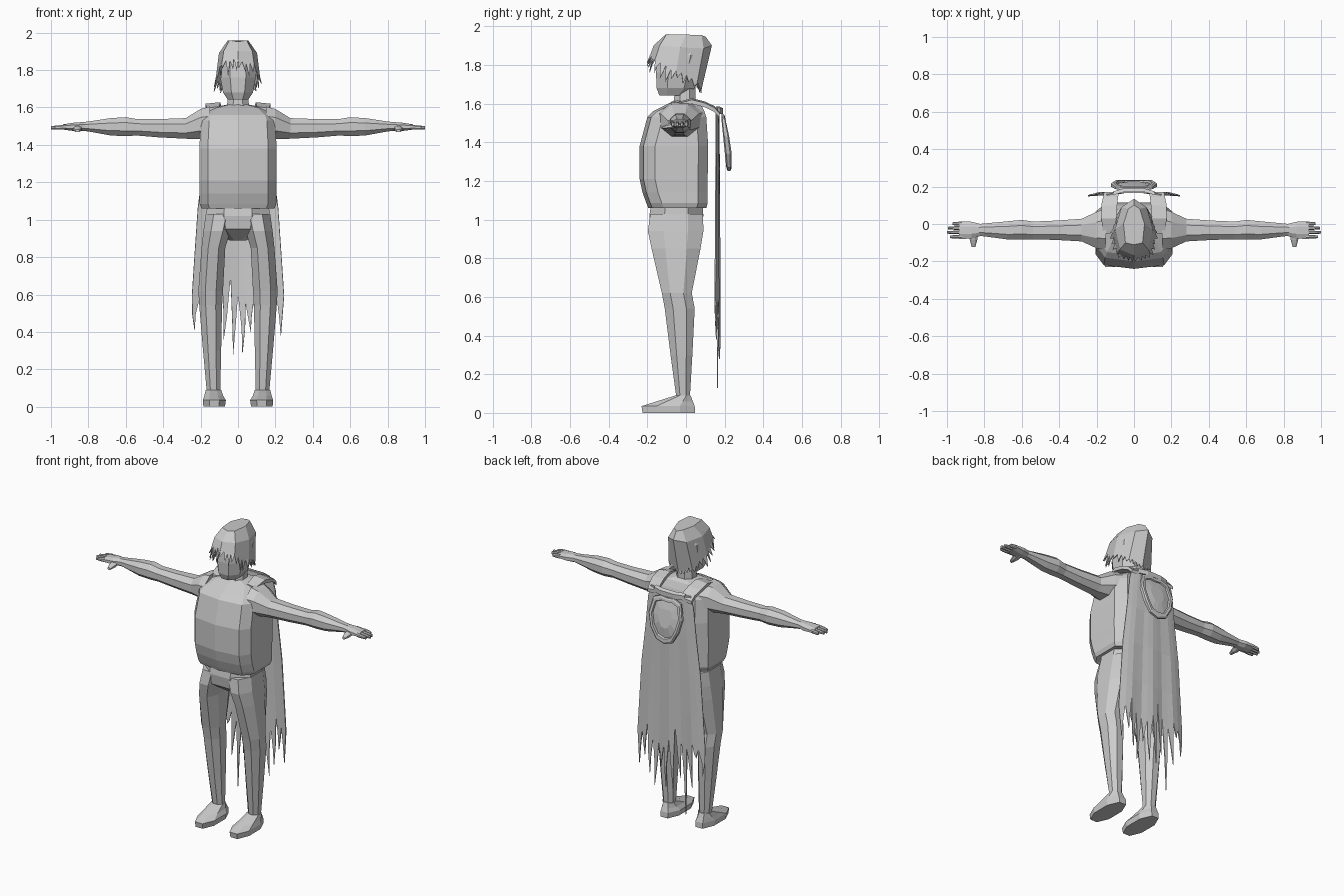
import bpy, bmesh, math, random
from mathutils import Vector

if "Cube" in bpy.data.objects:
    bpy.data.objects.remove(bpy.data.objects["Cube"])

random.seed(4)
grey = bpy.data.materials.new("plain grey")
grey.diffuse_color = (0.6, 0.6, 0.6, 1)
grey.use_nodes = True
grey.node_tree.nodes["Principled BSDF"].inputs["Base Color"].default_value = grey.diffuse_color


def finish(name, bm, mirror=False, thick=0):
    """Turn a bmesh into a named, flat-shaded object."""
    bmesh.ops.recalc_face_normals(bm, faces=bm.faces)
    me = bpy.data.meshes.new(name)
    bm.to_mesh(me)
    bm.free()
    me.materials.append(grey)
    ob = bpy.data.objects.new(name, me)
    bpy.context.collection.objects.link(ob)
    if thick:
        mod = ob.modifiers.new("thickness", 'SOLIDIFY')
        mod.thickness = thick
        mod.offset = 0
    if mirror:
        ob.modifiers.new("mirror", 'MIRROR')
    return ob


def loft(name, rings, mirror=False, caps=(True, True)):
    """Skin a list of equal-length closed rings."""
    bm = bmesh.new()
    vs = [[bm.verts.new(p) for p in r] for r in rings]
    n = len(vs[0])
    for a, b in zip(vs, vs[1:]):
        for i in range(n):
            bm.faces.new((a[i], a[(i + 1) % n], b[(i + 1) % n], b[i]))
    if caps[0]:
        bm.faces.new(vs[0][::-1])
    if caps[1]:
        bm.faces.new(vs[-1])
    return finish(name, bm, mirror)


def octagon(a0, a1, b0, b1, c=0.28):
    """Box outline with cut corners."""
    ca, cb = (a1 - a0) * c, (b1 - b0) * c
    return [(a0 + ca, b0), (a1 - ca, b0), (a1, b0 + cb), (a1, b1 - cb),
            (a1 - ca, b1), (a0 + ca, b1), (a0, b1 - cb), (a0, b0 + cb)]


def zring(z, x0, x1, y0, y1, c=0.28):
    return [(x, y, z) for x, y in octagon(x0, x1, y0, y1, c)]


def xring(x, y0, y1, z0, z1, c=0.28):
    return [(x, y, z) for y, z in octagon(y0, y1, z0, z1, c)]


# Torso: boxy tunic with bowed front and cut corners
def torso_ring(z, w, f, b):
    half = [(0.78 * w, f + 0.02), (w, f + 0.08), (w, b - 0.05), (0.7 * w, b)]
    pts = [(0, f)] + half + [(-x, y) for x, y in reversed(half)]
    return [(x, y, z) for x, y in pts]


loft("tunic", [torso_ring(*r) for r in (
    (1.07, .165, -.18, .085), (1.06, .195, -.195, .105), (1.085, .205, -.205, .112),
    (1.14, .205, -.225, .112), (1.21, .207, -.24, .112), (1.38, .207, -.24, .115),
    (1.53, .198, -.2, .105), (1.56, .185, -.17, .095), (1.60, .13, -.09, .075),
    (1.615, .06, -.065, .05))])

# Hips, legs and feet
loft("hips", [zring(*r) for r in (
    (1.08, -.165, .165, -.18, .085), (1.02, -.17, .17, -.19, .09),
    (.95, -.15, .15, -.18, .08), (.89, -.045, .045, -.1, .04))])
loft("leg", [zring(*r) for r in (
    (1.03, .02, .172, -.185, .088), (.94, .04, .185, -.197, .09),
    (.85, .068, .195, -.178, .075), (.62, .08, .212, -.125, .03),
    (.54, .085, .207, -.11, .045), (.3, .09, .187, -.08, .033),
    (.08, .095, .167, -.05, .02))], True)
loft("foot", [zring(*r) for r in (
    (0, .07, .185, -.225, .047), (.035, .065, .188, -.23, .045),
    (.06, .08, .18, -.15, .035), (.09, .09, .172, -.055, .024))], True)

# Arms, hands, fingers and thumb
loft("arm", [xring(*r) for r in (
    (.15, -.14, .085, 1.42, 1.605), (.2, -.13, .065, 1.43, 1.592),
    (.28, -.093, .028, 1.433, 1.543), (.42, -.085, .018, 1.44, 1.538),
    (.54, -.082, .013, 1.45, 1.538), (.60, -.084, .022, 1.447, 1.548),
    (.68, -.082, .014, 1.45, 1.543), (.80, -.066, .003, 1.472, 1.525),
    (.83, -.064, .0, 1.475, 1.522))], True)
loft("palm", [xring(*r) for r in (
    (.82, -.064, .0, 1.475, 1.522), (.87, -.078, .012, 1.473, 1.52),
    (.935, -.08, .014, 1.482, 1.51))], True)
for i, tip in enumerate((.985, 1.0, .995, .97)):
    y = -.078 + i * .0235
    loft("finger_%d" % (i + 1), [xring(.92, y, y + .02, 1.483, 1.509),
                                 xring(.96, y, y + .019, 1.482, 1.505),
                                 xring(tip, y + .003, y + .016, 1.483, 1.5)], True)
loft("thumb", [[(x, y, z) for x, z in octagon(*r)] for y, *r in (
    (-.05, .835, .885, 1.475, 1.508), (-.085, .838, .878, 1.468, 1.498),
    (-.122, .848, .868, 1.468, 1.483))], True)

# Neck and head
loft("neck", [zring(1.59, -.06, .06, -.065, .05), zring(1.70, -.052, .052, -.055, .048)])
loft("head", [zring(*r) for r in (
    (1.642, -.055, .055, -.138, .0), (1.68, -.08, .08, -.152, .045),
    (1.76, -.095, .095, -.155, .07), (1.85, -.095, .095, -.145, .09),
    (1.92, -.06, .06, -.11, .08))])


# Hair: faceted cap whose lower edge is cut into pointed locks
def full(half):
    """Mirror a front-to-back half outline into a closed ring."""
    return [Vector(p) for p in half] + [Vector((-x, y, z)) for x, y, z in half[-2:0:-1]]


top = full([(0, -.11, 1.95), (.045, -.10, 1.957), (.055, 0, 1.955), (.03, .08, 1.952), (0, .1, 1.945)])
mid = full([(0, -.165, 1.9), (.075, -.135, 1.9), (.1, -.03, 1.89), (.065, .09, 1.885), (0, .132, 1.9)])
low = full([(0, -.182, 1.855), (.085, -.158, 1.83), (.115, -.05, 1.77), (.085, .055, 1.70), (0, .08, 1.68)])
bm = bmesh.new()
tv, mv = [bm.verts.new(p) for p in top], [bm.verts.new(p) for p in mid]
lv = [bm.verts.new(p) for p in low]
n, locks = len(top), 4
bm.faces.new(tv)
for i in range(n):
    j = (i + 1) % n
    bm.faces.new((tv[i], tv[j], mv[j], mv[i]))
    edge = [lv[i]] + [bm.verts.new(low[i].lerp(low[j], k / locks) + Vector((0, 0, random.uniform(-.01, .015))))
                      for k in range(1, locks)] + [lv[j]]
    bm.faces.new([mv[i]] + edge + [mv[j]])
    for a, b in zip(edge, edge[1:]):
        c = (a.co + b.co) / 2
        back = max(0, min(1, (c.y + .05) / .1))
        drop = random.uniform(.03, .085) * (1 - back) + .025 * back
        out = Vector((c.x, c.y + .03, 0)).normalized() * .012 * (1 - back)
        slide = Vector((random.uniform(-.008, .008), -.01 * (1 - back), 0))
        bm.faces.new((a, bm.verts.new(c + out + slide - Vector((0, 0, drop))), b))
finish("hair", bm, thick=.004)

# Cape: flared sheet with gentle folds and long torn strips
teeth = 12
stations = [(1.575, .145), (1.5, .165), (1.3, .185), (1.06, .215), (.62, .245), (.1, .268)]


def half_width(z):
    for (z0, w0), (z1, w1) in zip(stations, stations[1:]):
        if z >= z1:
            return w0 + (w1 - w0) * (z0 - z) / (z0 - z1)
    return stations[-1][1]


def cape_point(u, z):
    fold = .006 * math.cos(u * 9) * min(1, 1.6 - z)
    return (u * half_width(z), .17 - .014 * u * u + fold, z)


bm = bmesh.new()
us = [-1 + 2 * k / teeth for k in range(teeth + 1)]
notch = [.62 + random.uniform(-.07, .08) for u in us]
rows = [[bm.verts.new(cape_point(u, z)) for u in us] for z in (1.575, 1.5, 1.3, 1.06, .8)]
rows.append([bm.verts.new(cape_point(u, z)) for u, z in zip(us, notch)])
for a, b in zip(rows, rows[1:]):
    for k in range(teeth):
        bm.faces.new((a[k], a[k + 1], b[k + 1], b[k]))
tips = [.41, .52, .32, .13, .36, .28, .28, .40, .26, .34, .45, .38]
for k, tip in enumerate(tips):
    uc = (us[k] + us[k + 1]) / 2 + random.uniform(-.03, .03)
    zm = min(notch[k], notch[k + 1]) * .5 + tip * .5
    l, r = (bm.verts.new(cape_point(uc + s * .035, zm)) for s in (-1, 1))
    t = bm.verts.new(cape_point(uc + random.uniform(-.03, .03), tip))
    bm.faces.new((rows[-1][k], rows[-1][k + 1], r, l))
    bm.faces.new((l, r, t))
finish("cape", bm, thick=.006)

# Shoulder straps carrying the cape
loft("cape_strap", [[(x0, y, z), (x1, y, z - .008), (x1, y, z - .03), (x0, y, z - .022)]
                    for y, z, x0, x1 in ((-.05, 1.605, .10, .165), (.03, 1.628, .095, .175),
                                         (.1, 1.61, .09, .175), (.145, 1.588, .085, .165),
                                         (.172, 1.56, .08, .16))], True)
loft("cape_collar", [[(x, y, 1.585), (x, y + .02, 1.575), (x, y + .02, 1.545), (x, y, 1.545)]
                     for x, y in ((-.11, .155), (-.05, .172), (.05, .172), (.11, .155))])

# Hood hanging on the back: rounded pouch with a raised rim
outline = full([(0, 0, 1.25), (.06, 0, 1.27), (.1, 0, 1.34), (.122, 0, 1.43), (.1, 0, 1.525), (.05, 0, 1.545), (0, 0, 1.54)])


def hood_ring(scale, lift):
    pts = []
    for p in outline:
        z = 1.42 + (p.z - 1.42) * scale
        base = .18 + (1.55 - z) * .1
        bulge = 1 - min(1, abs(z - 1.37) / .2) * .6
        pts.append((p.x * scale, base + lift * bulge, z))
    return pts


loft("hood", [hood_ring(s, l) for s, l in (
    (.85, 0), (1.0, .008), (1.0, .03), (.93, .038), (.8, .036), (.77, .022), (.4, .03))])
